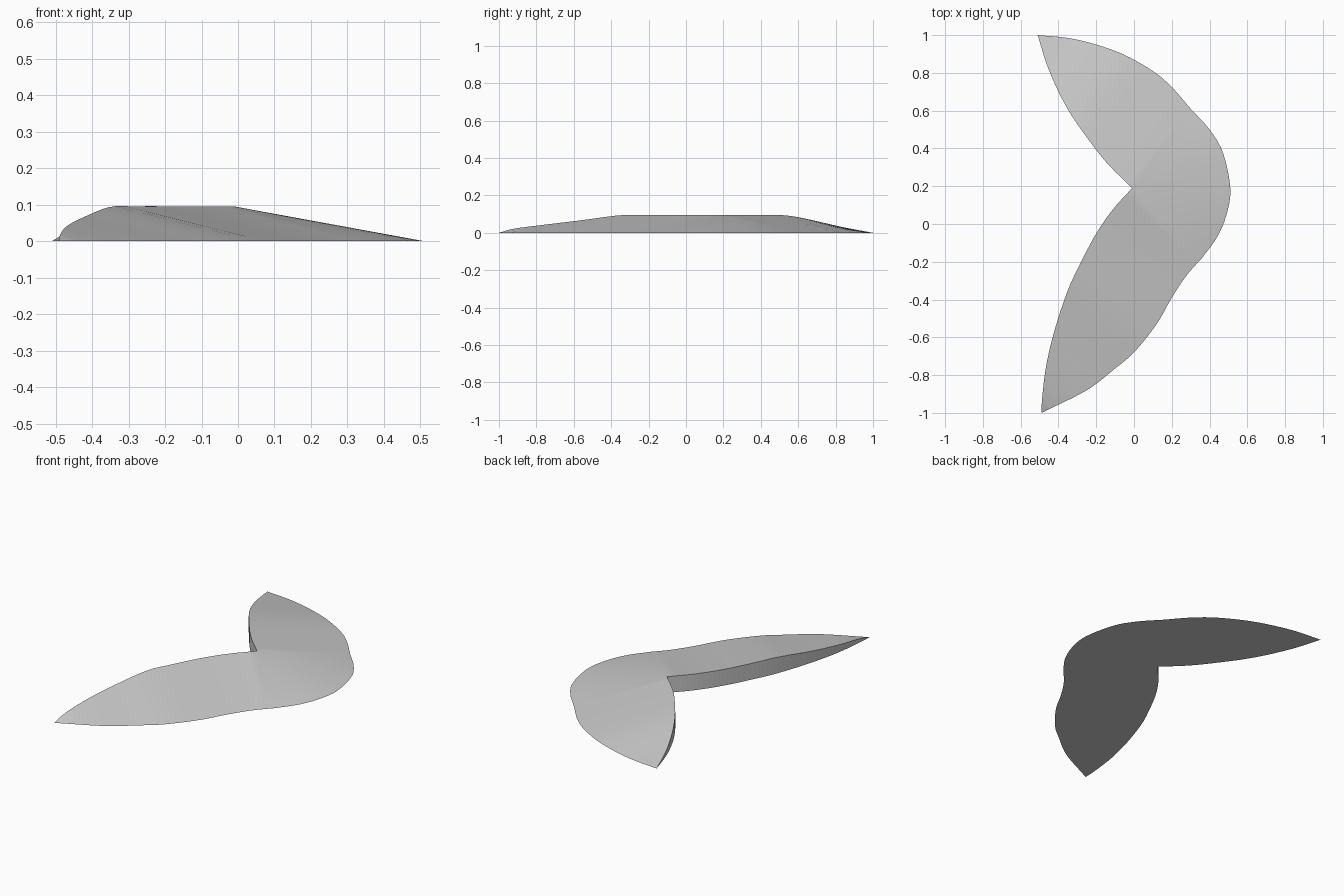
import bpy
import bmesh
from math import radians
from mathutils import Vector

default_cube = bpy.data.objects.get("Cube")
if default_cube:
    bpy.data.objects.remove(default_cube, do_unlink=True)

STEPS = 24  # divisions along each section of the blade


def smooth_path(points, count=STEPS):
    """Spline through the points, resampled at even arc length."""
    pts = [Vector(p) for p in points]
    ends = [pts[0] * 2 - pts[1]] + pts + [pts[-1] * 2 - pts[-2]]
    fine = []
    for a, b, c, d in zip(ends, ends[1:], ends[2:], ends[3:]):
        for k in range(20):
            t = k / 20
            fine.append(b + (c - a) * t / 2 + (a * 2 - b * 5 + c * 4 - d) * t**2 / 2
                        + (b * 3 - a - c * 3 + d) * t**3 / 2)
    fine.append(pts[-1])
    lengths = [0.0]
    for a, b in zip(fine, fine[1:]):
        lengths.append(lengths[-1] + (b - a).length)
    result, j = [], 0
    for i in range(count + 1):
        target = lengths[-1] * i / count
        while j < len(fine) - 2 and lengths[j + 1] < target:
            j += 1
        span = max(lengths[j + 1] - lengths[j], 1e-9)
        result.append(fine[j].lerp(fine[j + 1], min((target - lengths[j]) / span, 1)))
    return result


# Raised inner edge: tip to corner for each wing
corner = (-0.01, 0.19, 0.095)
back_inner = [(-0.51, 1, 0), (-0.46, 0.84, 0.03), (-0.40, 0.7, 0.062),
              (-0.34, 0.59, 0.085), (-0.28, 0.5, 0.095), (-0.15, 0.33, 0.095), corner]
front_inner = [corner, (-0.11, 0.08, 0.095), (-0.2, -0.05, 0.095), (-0.28, -0.2, 0.095),
               (-0.35, -0.35, 0.094), (-0.42, -0.56, 0.067), (-0.465, -0.75, 0.044),
               (-0.486, -0.92, 0.022), (-0.49, -1, 0)]

# Sharp outer edge resting on the ground
back_outer = [(-0.51, 1, 0), (-0.35, 0.985, 0), (-0.2, 0.95, 0), (-0.05, 0.895, 0),
              (0.1, 0.81, 0), (0.2, 0.725, 0), (0.3, 0.61, 0)]
bulge_outer = [(0.3, 0.61, 0), (0.4, 0.5, 0), (0.47, 0.38, 0), (0.51, 0.19, 0),
               (0.49, 0.05, 0), (0.44, -0.07, 0), (0.36, -0.18, 0)]
front_outer = [(0.36, -0.18, 0), (0.28, -0.27, 0), (0.2, -0.39, 0), (0.12, -0.53, 0),
               (0, -0.68, 0), (-0.1, -0.765, 0), (-0.25, -0.88, 0), (-0.49, -1, 0)]

fan = [Vector(corner)] * (STEPS + 1)
inner = smooth_path(back_inner) + fan + smooth_path(front_inner)
outer = smooth_path(back_outer) + smooth_path(bulge_outer) + smooth_path(front_outer)

# Sloped top, vertical inner wall and flat underside
bm = bmesh.new()
ridge = [bm.verts.new(p) for p in inner]
foot = [bm.verts.new((p.x, p.y, 0)) for p in inner]
rim = [bm.verts.new(p) for p in outer]
for first, second in ((ridge, rim), (foot, ridge), (rim, foot)):
    for i in range(len(inner) - 1):
        bm.faces.new((first[i], second[i], second[i + 1], first[i + 1]))
bmesh.ops.remove_doubles(bm, verts=bm.verts, dist=0.0005)
bmesh.ops.dissolve_degenerate(bm, edges=bm.edges, dist=0.0002)
bmesh.ops.recalc_face_normals(bm, faces=bm.faces)

mesh = bpy.data.meshes.new("curved_wedge_blade")
bm.to_mesh(mesh)
bm.free()
blade = bpy.data.objects.new("curved_wedge_blade", mesh)
bpy.context.collection.objects.link(blade)

# Plain grey finish
grey = bpy.data.materials.new("light_grey")
grey.use_nodes = True
grey.diffuse_color = (0.6, 0.6, 0.6, 1)
grey.node_tree.nodes["Principled BSDF"].inputs["Base Color"].default_value = (0.6, 0.6, 0.6, 1)
mesh.materials.append(grey)

bpy.context.view_layer.objects.active = blade
blade.select_set(True)
bpy.ops.object.shade_smooth_by_angle(angle=radians(4))
